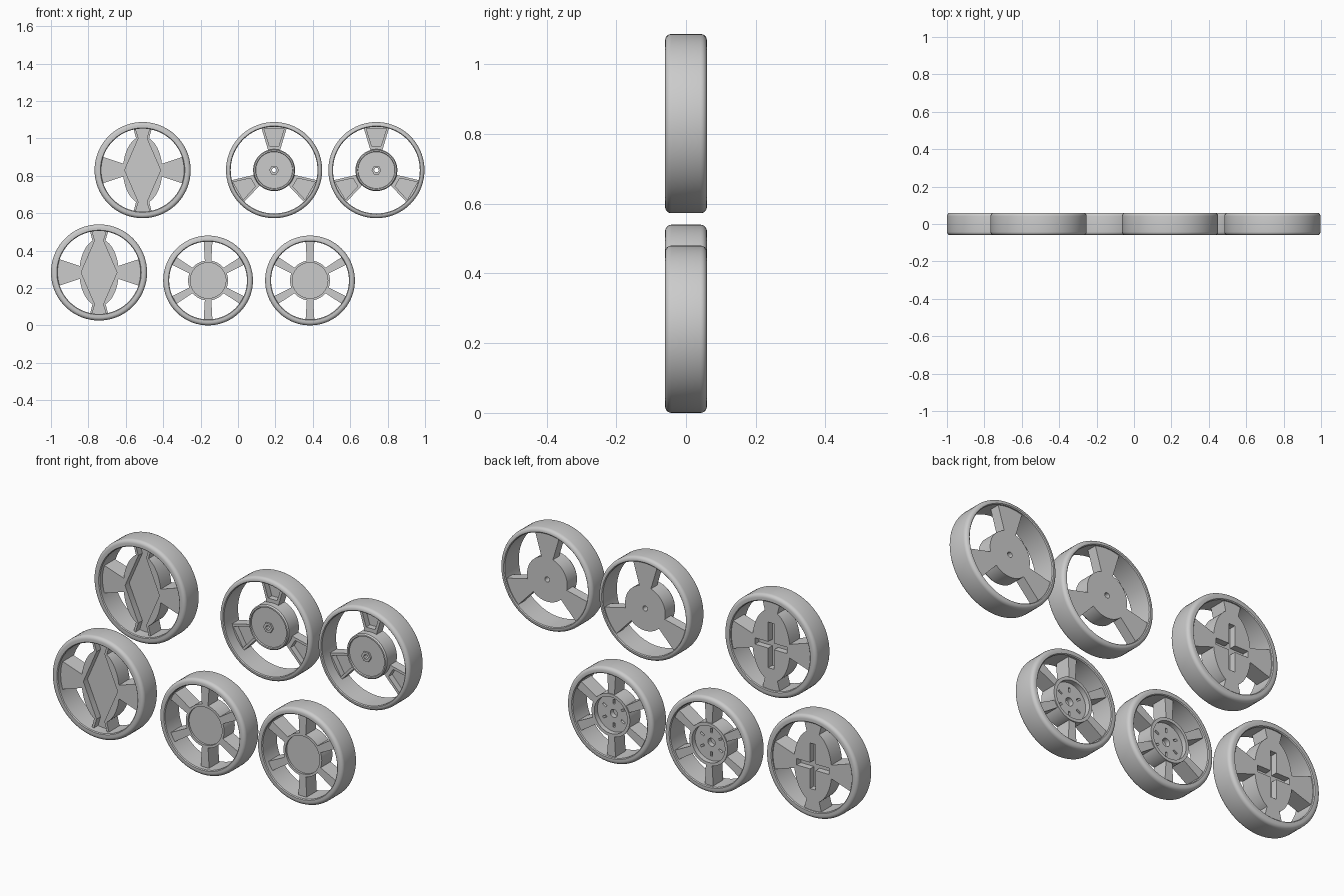
import bpy, bmesh
from math import pi, sin, cos, radians

if "Cube" in bpy.data.objects:
    bpy.data.objects.remove(bpy.data.objects["Cube"])

BACK = 0.05
HALF_DEPTH = 0.06
parts = []


def finish(name, bm, centre):
    bmesh.ops.remove_doubles(bm, verts=bm.verts, dist=1e-5)
    bmesh.ops.recalc_face_normals(bm, faces=bm.faces)
    mesh = bpy.data.meshes.new(name)
    bm.to_mesh(mesh)
    bm.free()
    obj = bpy.data.objects.new(name, mesh)
    obj.location = (centre[0], 0, centre[1])
    bpy.context.collection.objects.link(obj)
    parts.append(obj)
    return obj


def prism(name, outlines, y0, y1, centre):
    """Extrude x-z outlines from y0 to y1."""
    bm = bmesh.new()
    for outline in outlines:
        face = bm.faces.new([bm.verts.new((x, y0, z)) for x, z in outline])
        out = bmesh.ops.extrude_face_region(bm, geom=[face], use_keep_orig=True)
        moved = [v for v in out["geom"] if isinstance(v, bmesh.types.BMVert)]
        bmesh.ops.translate(bm, verts=moved, vec=(0, y1 - y0, 0))
    return finish(name, bm, centre)


def lathe(name, profile, centre, steps=72, closed=True):
    """Turn an (r, y) profile about the wheel axis."""
    bm = bmesh.new()
    verts = [bm.verts.new((r, y, 0)) for r, y in profile]
    edges = [bm.edges.new(pair) for pair in zip(verts, verts[1:])]
    if closed:
        edges.append(bm.edges.new((verts[-1], verts[0])))
    bmesh.ops.spin(bm, geom=verts + edges, cent=(0, 0, 0), axis=(0, 1, 0),
                   angle=2 * pi, steps=steps, use_merge=True)
    return finish(name, bm, centre)


def cut(target, cutter):
    mod = target.modifiers.new("cut", "BOOLEAN")
    mod.operation = "DIFFERENCE"
    mod.solver = "EXACT"
    mod.object = cutter
    graph = bpy.context.evaluated_depsgraph_get()
    target.data = bpy.data.meshes.new_from_object(target.evaluated_get(graph))
    target.modifiers.clear()
    parts.remove(cutter)
    bpy.data.objects.remove(cutter)


def four_fold(quarter):
    """Mirror a quarter outline about both axes."""
    rev = quarter[::-1]
    return (quarter + [(-x, z) for x, z in rev]
            + [(-x, -z) for x, z in quarter] + [(x, -z) for x, z in rev])


def taper(r0, w0, r1, w1, angle):
    """Radial trapezoid with half-widths w0 and w1."""
    c, s = cos(angle), sin(angle)
    pts = [(r0, -w0), (r1, -w1), (r1, w1), (r0, w0)]
    return [(r * c - w * s, r * s + w * c) for r, w in pts]


def rim(name, outer, inner, centre):
    bevel, small = 0.018, 0.004
    h = HALF_DEPTH
    arc = [(outer - bevel + bevel * sin(t), -h + bevel - bevel * cos(t))
           for t in [i * pi / 10 for i in range(6)]]
    half = [(inner, -h + small), (inner + small, -h)] + arc
    lathe(name, half + [(r, -y) for r, y in reversed(half)], centre)


def panel_wheel(label, centre):
    rim(label + "_rim", 0.257, 0.222, centre)
    # Oval hub with four flared spokes in one plate
    arc = [radians(11 + 59.5 * i / 10) for i in range(11)]
    quarter = ([(0.235, 0.078)]
               + [(0.105 * cos(t), 0.18 * sin(t)) for t in arc]
               + [(0.052, 0.235)])
    plate = prism(label + "_plate", [four_fold(quarter)], -0.035, BACK, centre)
    # Diamond recess in front
    recess = [(0.095, 0.002), (0.048, 0.11), (0.022, 0.17), (0.043, 0.24)]
    cut(plate, prism("recess_cutter", [four_fold(recess)], -0.08, -0.002, centre))
    # Cross socket in the back
    cross = [(0.09, 0.016), (0.016, 0.016), (0.016, 0.115)]
    cut(plate, prism("cross_cutter", [four_fold(cross)], 0.018, 0.08, centre))


def three_spoke_wheel(label, centre):
    rim(label + "_rim", 0.257, 0.232, centre)
    # Drum hub with a bored centre
    bore, radius, face = 0.013, 0.112, -0.028
    lathe(label + "_hub", [(bore, BACK), (radius, BACK), (radius, face),
                           (0.107, -0.035), (0.1, -0.035), (0.098, face),
                           (bore, face)], centre)
    lathe(label + "_hex_collar", [(bore, -0.02), (bore, -0.038),
                                  (0.026, -0.038), (0.026, -0.02)],
          centre, steps=6)
    # Trough-shaped spokes
    for i in range(3):
        a = radians(90 + 120 * i)
        spoke = prism(f"{label}_spoke_{i + 1}",
                      [taper(0.1, 0.03, 0.24, 0.072, a)], 0.0, BACK, centre)
        cut(spoke, prism("trough_cutter",
                         [taper(0.13, 0.025, 0.222, 0.054, a)],
                         -0.02, 0.03, centre))


def six_spoke_wheel(label, centre):
    rim(label + "_rim", 0.24, 0.208, centre)
    # Cupped hub with a shallow front dish
    hub = lathe(label + "_hub",
                [(0, -0.025), (0.095, -0.025), (0.095, -0.035),
                 (0.107, -0.035), (0.107, BACK), (0.092, BACK),
                 (0.092, 0.025), (0.02, 0.025), (0.02, 0), (0, 0)],
                centre, closed=False)
    angles = [radians(30 + 60 * i) for i in range(6)]
    slots = [taper(0.048, 0.005, 0.07, 0.005, a) for a in angles]
    cut(hub, prism("slot_cutter", slots, 0.005, 0.08, centre))
    # Deep straight spokes
    for i, a in enumerate(angles):
        prism(f"{label}_spoke_{i + 1}", [taper(0.1, 0.017, 0.22, 0.024, a)],
              -0.035, 0.045, centre)


panel_wheel("panel_wheel_upper", (-0.51, 0.83))
panel_wheel("panel_wheel_lower", (-0.743, 0.283))
three_spoke_wheel("three_spoke_wheel_right", (0.193, 0.83))
three_spoke_wheel("three_spoke_wheel_left", (0.74, 0.83))
six_spoke_wheel("six_spoke_wheel_right", (-0.16, 0.24))
six_spoke_wheel("six_spoke_wheel_left", (0.385, 0.24))

# Smooth round walls, keep crisp edges
bpy.ops.object.select_all(action="DESELECT")
for obj in parts:
    obj.select_set(True)
bpy.context.view_layer.objects.active = parts[0]
bpy.ops.object.shade_smooth_by_angle(angle=radians(30))
